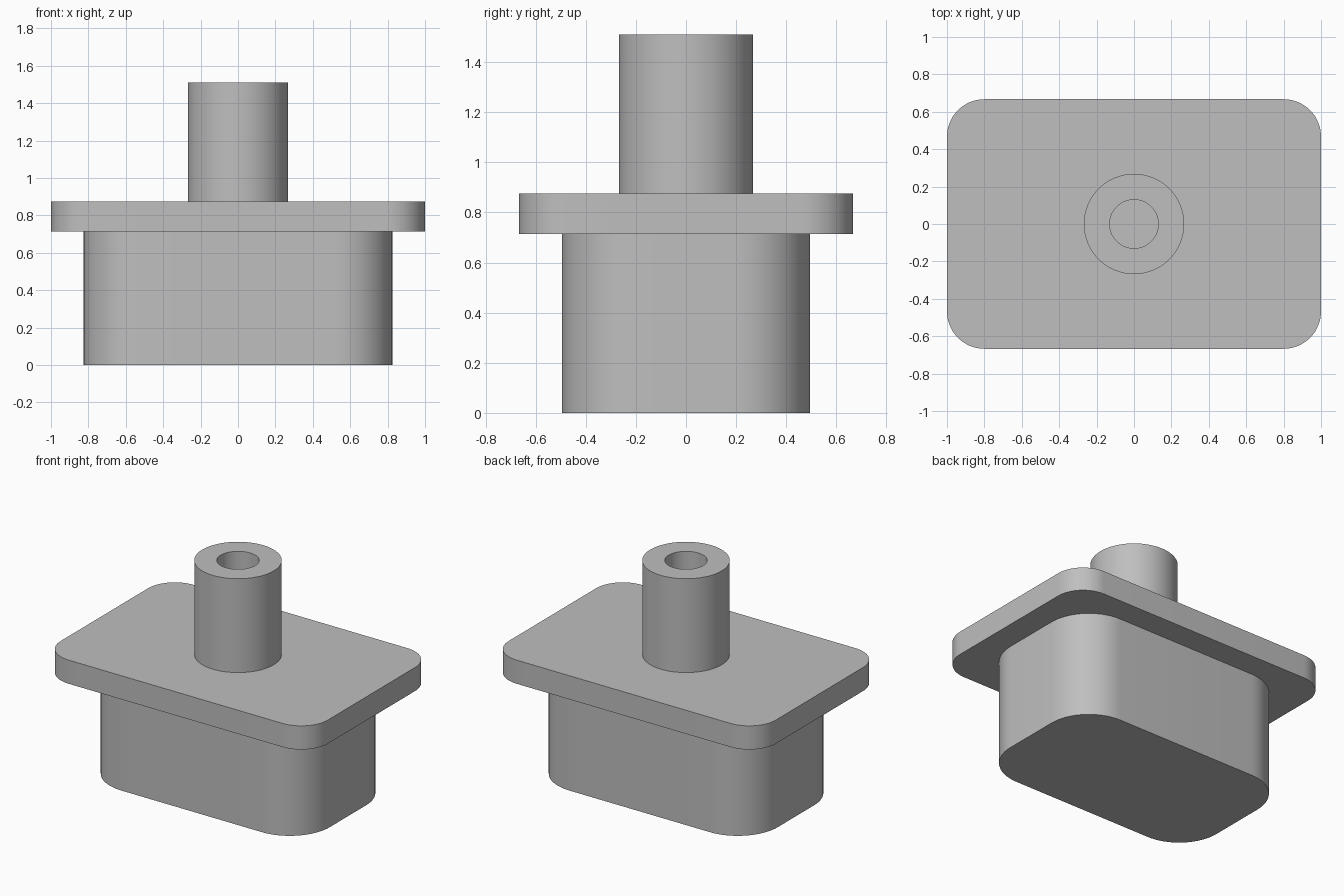
import bpy
import bmesh
from math import cos, sin, pi, radians

cube = bpy.data.objects.get("Cube")
if cube:
    bpy.data.objects.remove(cube, do_unlink=True)

grey = bpy.data.materials.new("plain grey")
grey.use_nodes = True
colour = (0.52, 0.52, 0.52, 1)
grey.diffuse_color = colour
grey.node_tree.nodes["Principled BSDF"].inputs["Base Color"].default_value = colour


def finish(bm, name):
    """Turn a bmesh into a smooth-shaded object with sharp rims."""
    bmesh.ops.recalc_face_normals(bm, faces=bm.faces)
    mesh = bpy.data.meshes.new(name)
    bm.to_mesh(mesh)
    bm.free()
    mesh.materials.append(grey)
    mesh.shade_smooth()
    mesh.set_sharp_from_angle(angle=radians(30))
    obj = bpy.data.objects.new(name, mesh)
    bpy.context.collection.objects.link(obj)
    return obj


def rounded_block(name, half_x, half_y, radius, bottom, top, steps=16):
    """Upright prism with four rounded corners."""
    bm = bmesh.new()
    outline = []
    for corner, (sx, sy) in enumerate([(1, 1), (-1, 1), (-1, -1), (1, -1)]):
        for i in range(steps + 1):
            a = (corner + i / steps) * pi / 2
            outline.append(bm.verts.new((sx * (half_x - radius) + radius * cos(a),
                                         sy * (half_y - radius) + radius * sin(a),
                                         bottom)))
    base = bm.faces.new(outline)
    raised = bmesh.ops.extrude_face_region(bm, geom=[base], use_keep_orig=True)
    verts = [v for v in raised["geom"] if isinstance(v, bmesh.types.BMVert)]
    bmesh.ops.translate(bm, verts=verts, vec=(0, 0, top - bottom))
    return finish(bm, name)


def lathe(name, profile, segments=96):
    """Spin an (r, z) profile around the z axis."""
    bm = bmesh.new()
    points = [bm.verts.new((r, 0, z)) for r, z in profile]
    edges = [bm.edges.new(pair) for pair in zip(points, points[1:])]
    bmesh.ops.spin(bm, geom=points + edges, cent=(0, 0, 0), axis=(0, 0, 1),
                   angle=2 * pi, steps=segments)
    bmesh.ops.remove_doubles(bm, verts=bm.verts, dist=0.0001)
    return finish(bm, name)


# Lower plug and the wider flange resting on it
rounded_block("plug_body", 0.825, 0.495, 0.30, 0, 0.715)
rounded_block("flange_plate", 1.0, 0.667, 0.20, 0.715, 0.875)

# Hollow stem, its foot sunk into the flange
lathe("hollow_stem", [(0, 0.85), (0.268, 0.85), (0.268, 1.51),
                      (0.13, 1.51), (0.13, 0.88), (0, 0.88)])
